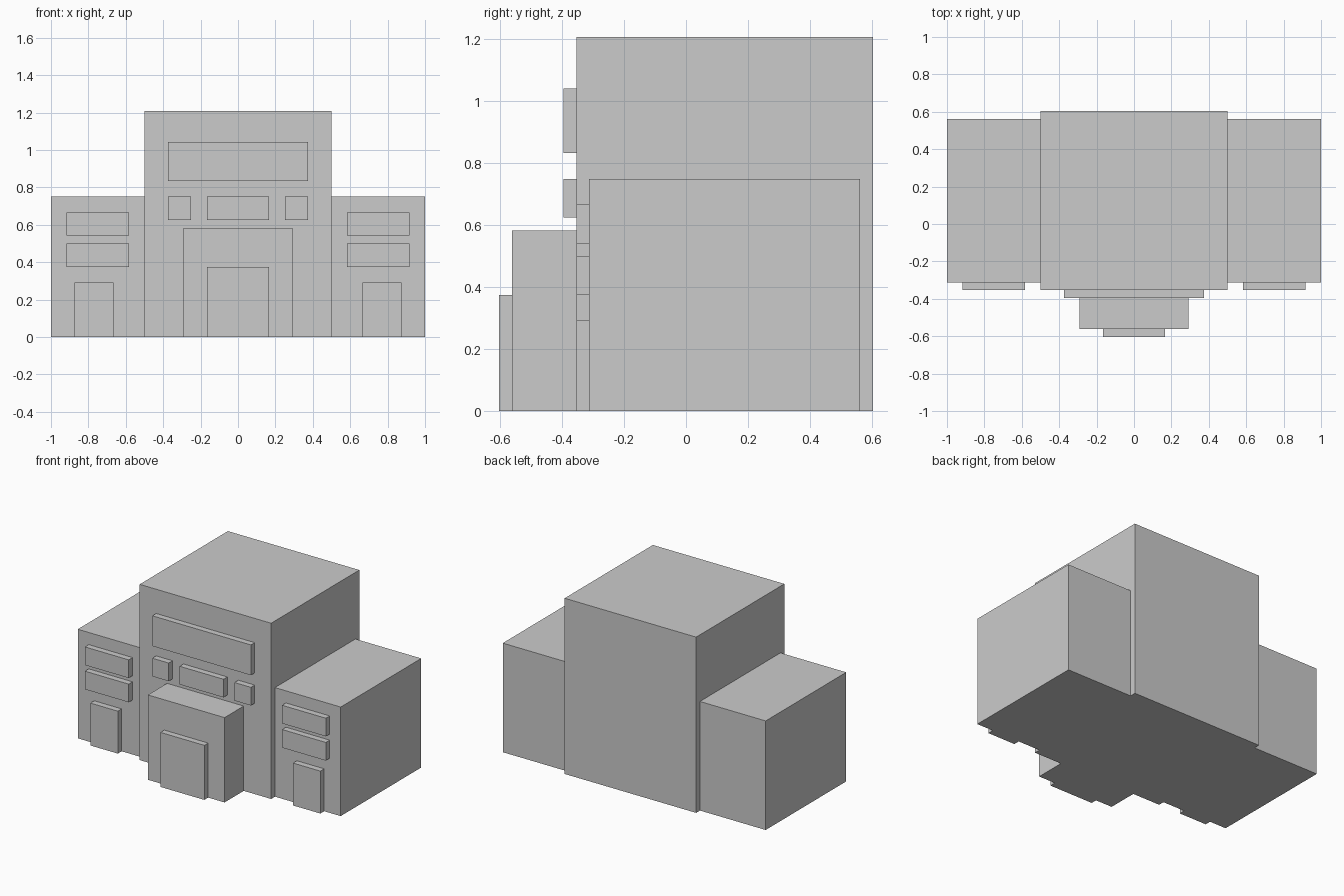
import bpy

if "Cube" in bpy.data.objects:
    bpy.data.objects.remove(bpy.data.objects["Cube"])

U = 1 / 24              # building module
FRONT = -0.3542         # front wall of the central block
WING_FRONT = FRONT + U  # wings are set back by one module


def box(name, x0, x1, y0, y1, z0, z1):
    bpy.ops.mesh.primitive_cube_add(
        size=1, location=((x0 + x1) / 2, (y0 + y1) / 2, (z0 + z1) / 2))
    ob = bpy.context.object
    ob.name = name
    ob.scale = (x1 - x0, y1 - y0, z1 - z0)
    bpy.ops.object.transform_apply(location=True, rotation=False, scale=True)
    return ob


def pair(name, x0, x1, *yz):
    """The same box on the right and left of the building."""
    box("right_" + name, x0, x1, *yz)
    box("left_" + name, -x1, -x0, *yz)


# Central block with its entrance porch and door
box("main_block", -0.5, 0.5, FRONT, 0.6042, 0, 29 * U)
box("porch", -7 * U, 7 * U, FRONT - 5 * U, FRONT, 0, 14 * U)
box("main_door", -4 * U, 4 * U, FRONT - 6 * U, FRONT - 5 * U, 0, 9 * U)

# Raised panel and windows on the central front
box("upper_panel", -9 * U, 9 * U, FRONT - U, FRONT, 20 * U, 25 * U)
box("middle_window", -4 * U, 4 * U, FRONT - U, FRONT, 15 * U, 18 * U)
pair("small_window", 6 * U, 9 * U, FRONT - U, FRONT, 15 * U, 18 * U)

# Side wings with windows and doors
pair("wing", 0.5, 1.0, WING_FRONT, 0.5625, 0, 18 * U)
pair("wing_upper_window", 14 * U, 22 * U, FRONT, WING_FRONT, 13 * U, 16 * U)
pair("wing_lower_window", 14 * U, 22 * U, FRONT, WING_FRONT, 9 * U, 12 * U)
pair("wing_door", 16 * U, 21 * U, FRONT, WING_FRONT, 0, 7 * U)
